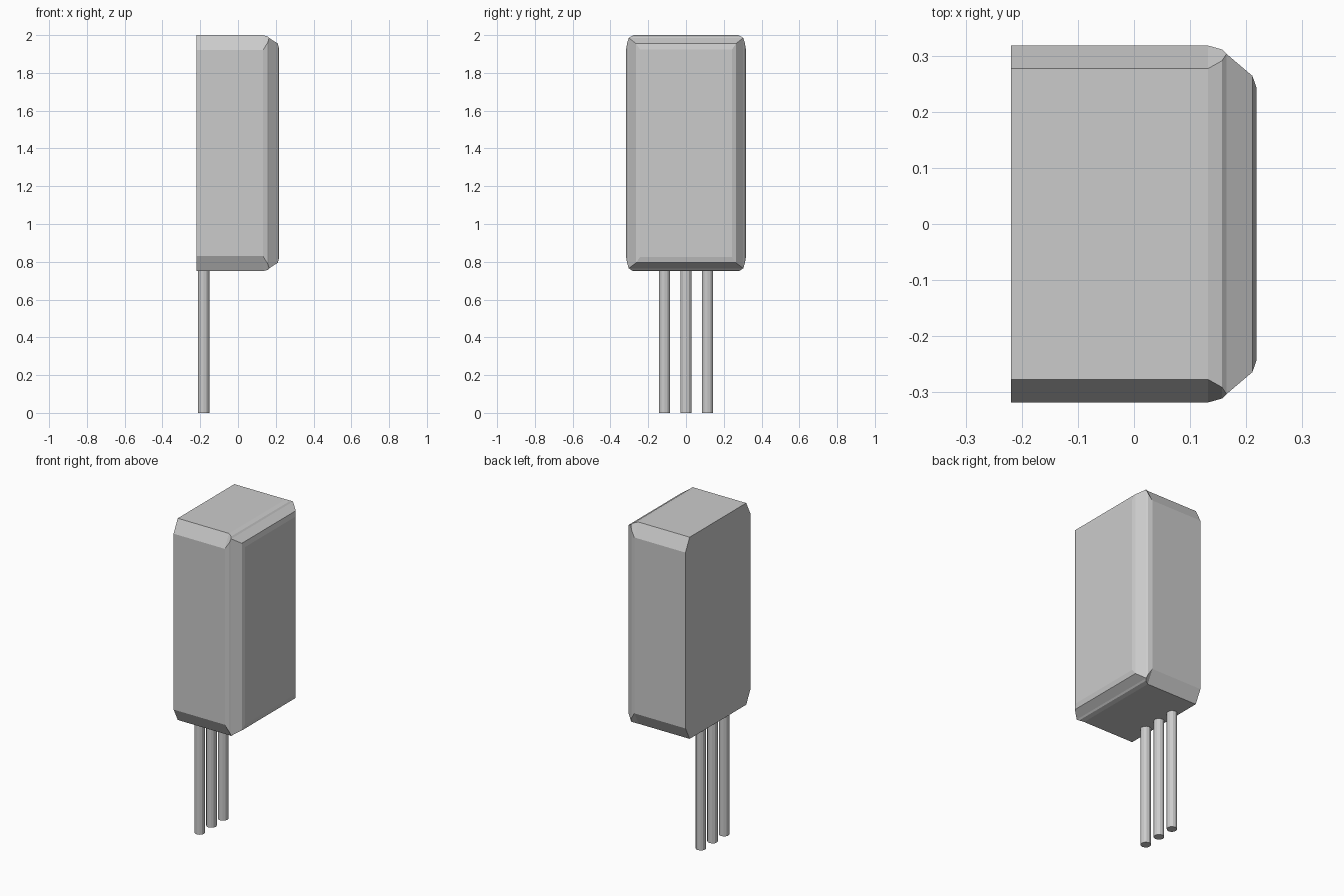
import bpy, bmesh

if "Cube" in bpy.data.objects:
    bpy.data.objects.remove(bpy.data.objects["Cube"])

grey = bpy.data.materials.new("light grey")
grey.diffuse_color = (0.6, 0.6, 0.6, 1)
grey.use_nodes = True
grey.node_tree.nodes["Principled BSDF"].inputs["Base Color"].default_value = grey.diffuse_color
ZC = 1.375  # body mid height


def ring(bm, x, a, b):
    """Eight-point section: a is on the side wall, b on the top, mirrored to all corners."""
    pts = [a, b, (-b[0], b[1]), (-a[0], a[1]),
           (-a[0], -a[1]), (-b[0], -b[1]), (b[0], -b[1]), (a[0], -a[1])]
    return [bm.verts.new((x, y, ZC + z)) for y, z in pts]


# Case: chamfered block, rounded towards +x with mitred corners
bm = bmesh.new()
sections = [
    (-0.219, (0.318, 0.545), (0.277, 0.625)),
    (0.132, (0.318, 0.545), (0.277, 0.625)),
    (0.157, (0.311, 0.585), (0.291, 0.618)),
    (0.165, (0.303, 0.610), (0.303, 0.610)),
    (0.211, (0.264, 0.580), (0.264, 0.580)),
    (0.218, (0.244, 0.550), (0.244, 0.550)),
]
rings = [ring(bm, *s) for s in sections]
for r, s in zip(rings, rings[1:]):
    for i in range(8):
        j = (i + 1) % 8
        bm.faces.new((r[i], r[j], s[j], s[i]))
bm.faces.new(rings[0])
bm.faces.new(rings[-1])
bmesh.ops.remove_doubles(bm, verts=bm.verts, dist=0.0005)
bmesh.ops.recalc_face_normals(bm, faces=bm.faces)
mesh = bpy.data.meshes.new("case")
bm.to_mesh(mesh)
bm.free()
mesh.materials.append(grey)
bpy.context.collection.objects.link(bpy.data.objects.new("case", mesh))

# Three round pins under the case, near its flat back
for name, y in (("left", -0.114), ("middle", 0), ("right", 0.114)):
    bpy.ops.mesh.primitive_cylinder_add(vertices=12, radius=0.03, depth=0.75,
                                        location=(-0.182, y, 0.375))
    pin = bpy.context.object
    pin.name = name + "_pin"
    pin.data.materials.append(grey)
